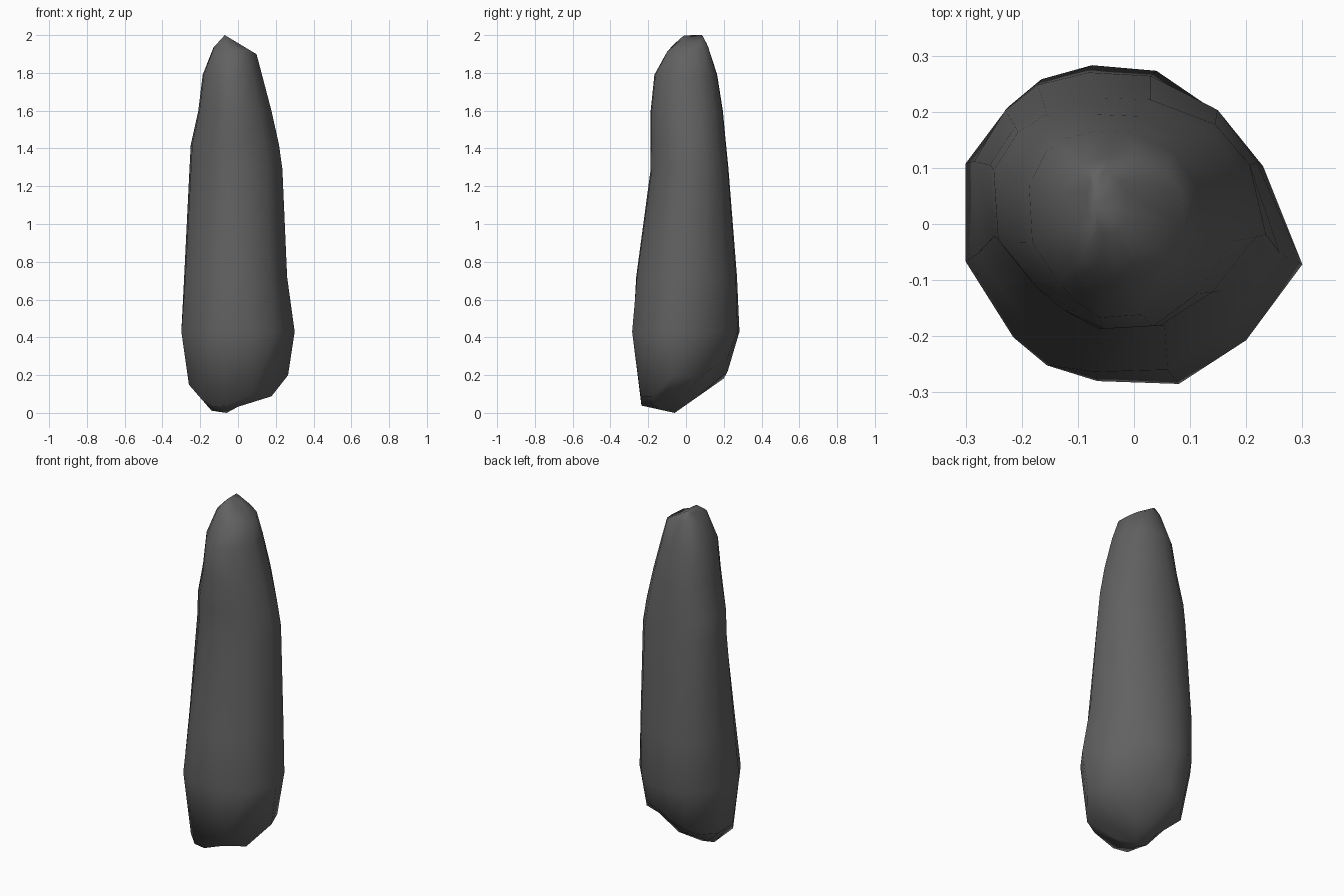
import bpy, bmesh, math

if "Cube" in bpy.data.objects:
    bpy.data.objects.remove(bpy.data.objects["Cube"])

# Irregular plan outlines of the rock, counter-clockwise: base and upper body
LOW = [(.30, -.07), (.23, .105), (.15, .20), (.04, .275), (-.075, .285),
       (-.165, .26), (-.225, .21), (-.30, .11), (-.30, -.065), (-.215, -.20),
       (-.155, -.25), (-.065, -.278), (.08, -.283), (.20, -.205)]
HIGH = [(.30, -.05), (.265, .12), (.19, .22), (.05, .28), (-.075, .285),
        (-.18, .262), (-.245, .215), (-.30, .12), (-.29, -.055), (-.20, -.18),
        (-.14, -.235), (-.06, -.283), (.08, -.275), (.20, -.19)]

# Body levels: z, blend to upper outline, x min, x max, y min, y max
LEVELS = [(.43, 0, -.30, .30, -.285, .283), (.72, .7, -.285, .26, -.265, .27),
          (1.29, 1, -.257, .235, -.187, .225), (1.42, 1, -.25, .217, -.187, .212),
          (1.60, 1, -.21, .177, -.187, .195), (1.79, 1.1, -.187, .127, -.167, .165)]


def floor_z(x, y):
    """Broken, tilted underside, cut higher at the back right."""
    right = min(max(x + .03, 0) * 1.1, .088) + max(x - .2, 0)
    z = max((y + .06) * .7, right, (-y - .06) * .22, (-x - .13) * 1.15, 0)
    return z + max(x + y - .12, 0) * .6


def roof_z(x, y):
    """Sloping peak."""
    drop_x = max((x + .07) * .6, (-.07 - x) * 1.1)
    drop_y = max((-.02 - y) * 1.1, (y - .09) * 2.3, 0)
    return 2 - max(drop_x, drop_y)


bm = bmesh.new()


def ring(t, x0, x1, y0, y1, height):
    pts = []
    for (ax, ay), (bx, by) in zip(LOW, HIGH):
        px, py = ax + (bx - ax) * t, ay + (by - ay) * t
        x = x0 + (px + .30) / .60 * (x1 - x0)
        y = y0 + (py + .283) / .568 * (y1 - y0)
        pts.append(bm.verts.new((x, y, height(x, y))))
    return pts


# Underside, body and peak
rings = [ring(0, -.14, .08, -.14, .06, floor_z),
         ring(0, -.26, .265, -.24, .22, floor_z)]
for z, *shape in LEVELS:
    rings.append(ring(*shape, lambda x, y, z=z: z))
rings.append(ring(1, -.13, .098, -.10, .118, roof_z))
rings.append(ring(1, -.085, -.01, -.02, .09, roof_z))

n = len(LOW)
for a, b in zip(rings, rings[1:]):
    for i in range(n):
        j = (i + 1) % n
        bm.faces.new((a[i], a[j], b[j], b[i]))

# Close both ends
for r, x, y, z in ((rings[0], -.06, -.06, 0), (rings[-1], -.07, .035, 2)):
    c = bm.verts.new((x, y, z))
    for i in range(n):
        bm.faces.new((r[i], r[(i + 1) % n], c))
bmesh.ops.recalc_face_normals(bm, faces=bm.faces)

me = bpy.data.meshes.new("rock_pillar")
bm.to_mesh(me)
bm.free()
rock = bpy.data.objects.new("rock_pillar", me)
bpy.context.collection.objects.link(rock)

# Dark grey stone
mat = bpy.data.materials.new("dark grey stone")
mat.diffuse_color = (.12, .12, .12, 1)
mat.use_nodes = True
mat.node_tree.nodes["Principled BSDF"].inputs["Base Color"].default_value = mat.diffuse_color
me.materials.append(mat)

bpy.context.view_layer.objects.active = rock
rock.select_set(True)
bpy.ops.object.shade_smooth_by_angle(angle=math.radians(80))
